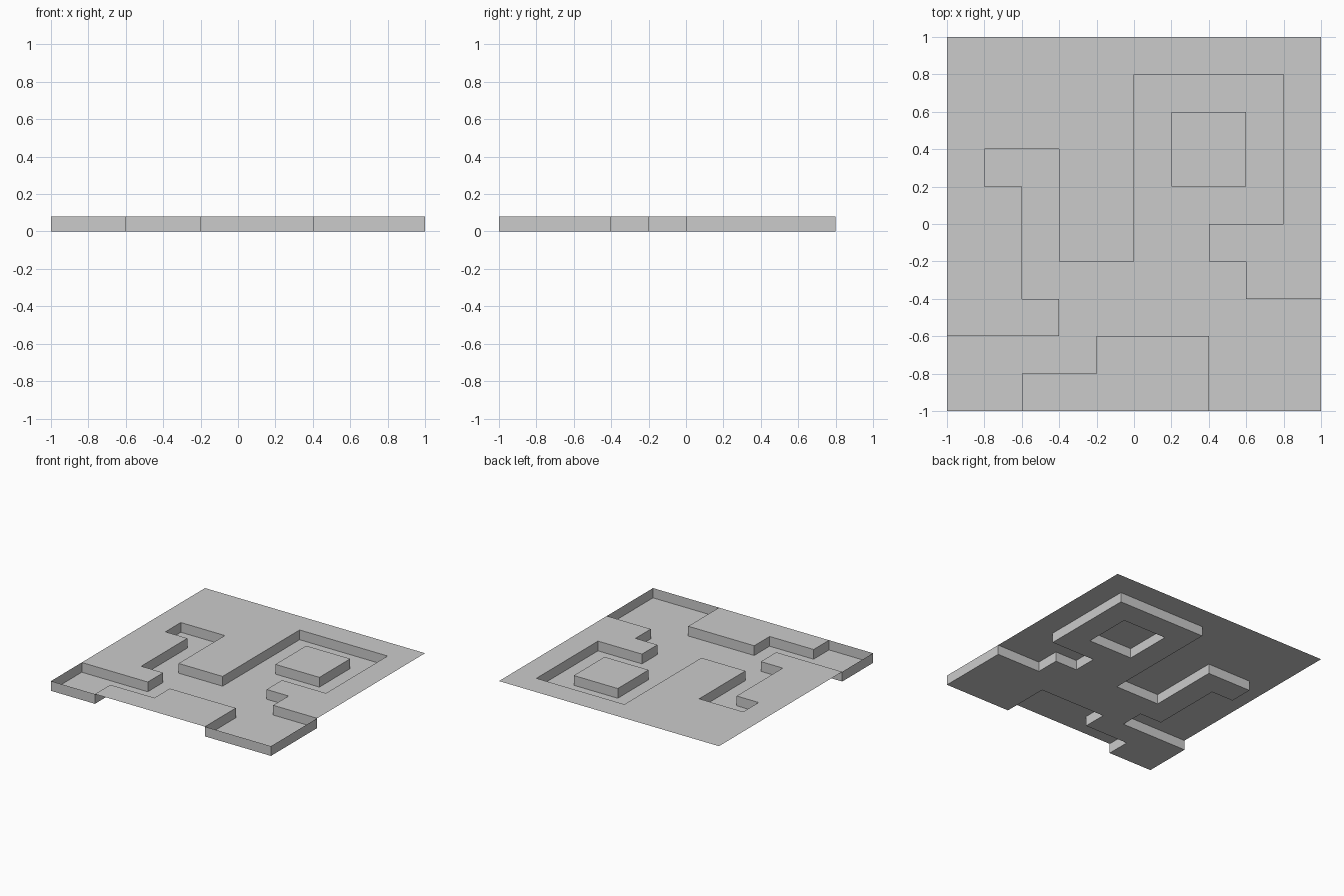
import bpy, bmesh
from mathutils import Vector

if "Cube" in bpy.data.objects:
    bpy.data.objects.remove(bpy.data.objects["Cube"])

HEIGHT = 0.08
CELL = 0.2

# Tile plan seen from above (back row first): '#' is sunken floor, '.' is raised ground
PLAN = [
    "..........",
    ".....####.",
    ".....#..#.",
    ".##..#..#.",
    "..#..####.",
    "..#..##...",
    "..######..",
    "...#######",
    "####...###",
    "##.....###",
]


def is_low(face):
    c = face.calc_center_median()
    col = int((c.x + 1) / CELL)
    row = int((1 - c.y) / CELL)
    return PLAN[row][col] == "#"


# Raised ground sheet
bm = bmesh.new()
bmesh.ops.create_grid(bm, x_segments=10, y_segments=10, size=1.0)
bmesh.ops.translate(bm, vec=Vector((0, 0, HEIGHT)), verts=bm.verts)

# Sunken path: extrude down, leaving walls along every border of the path
low = [f for f in bm.faces if is_low(f)]
new = bmesh.ops.extrude_face_region(bm, geom=low)["geom"]
floor_verts = [g for g in new if isinstance(g, bmesh.types.BMVert)]
bmesh.ops.translate(bm, vec=Vector((0, 0, -HEIGHT)), verts=floor_verts)

# Remove any lid left over the path
lid = [f for f in low if f.is_valid and f.calc_center_median().z > HEIGHT * 0.9]
if lid:
    bmesh.ops.delete(bm, geom=lid, context="FACES")

mesh = bpy.data.meshes.new("ground_with_sunken_path")
bm.to_mesh(mesh)
bm.free()
obj = bpy.data.objects.new("ground_with_sunken_path", mesh)
bpy.context.collection.objects.link(obj)
